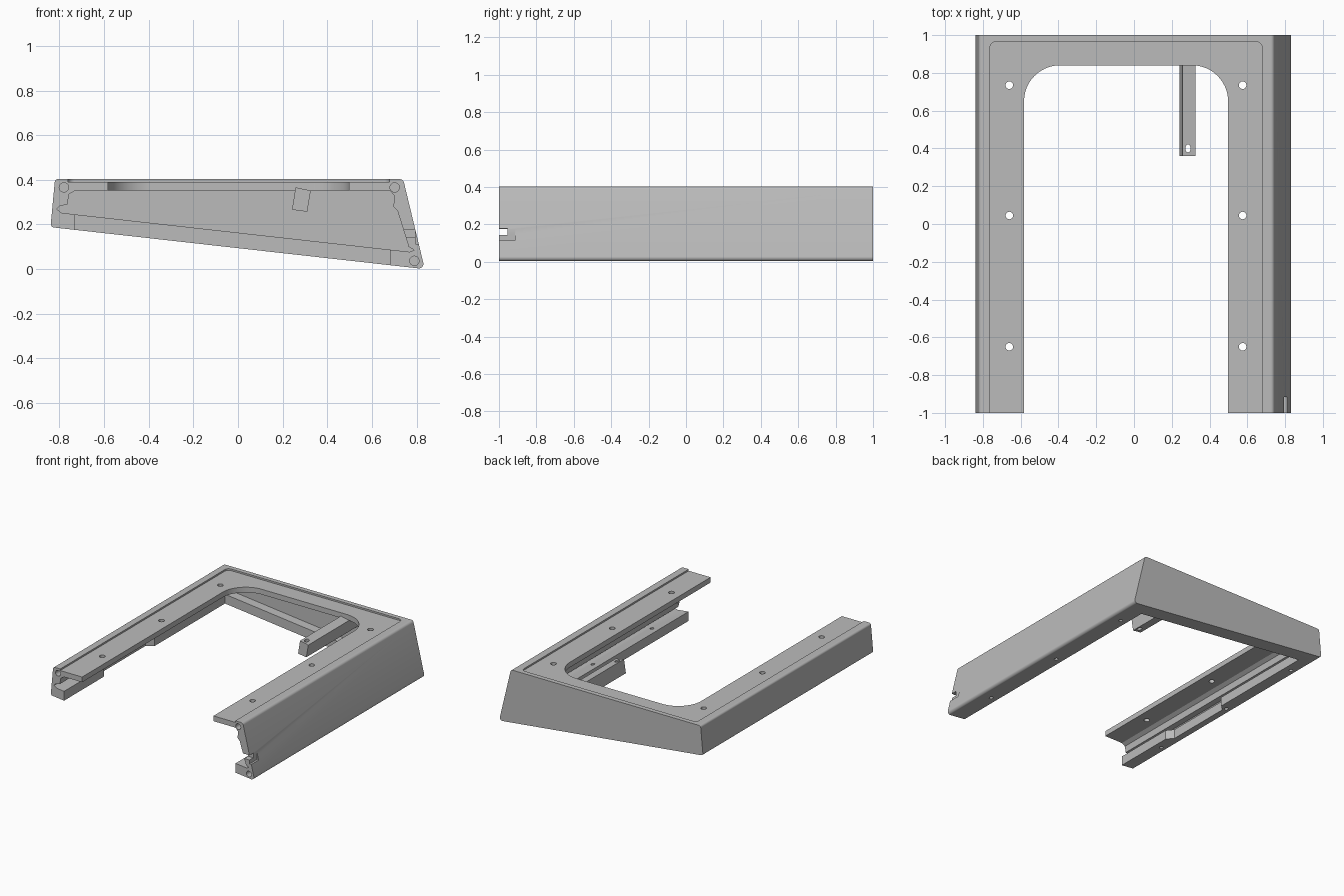
import bpy, bmesh, math
from mathutils import Vector

if "Cube" in bpy.data.objects:
    bpy.data.objects.remove(bpy.data.objects["Cube"])

grey = bpy.data.materials.new("plain grey")
grey.use_nodes = True
grey.diffuse_color = (0.5, 0.5, 0.5, 1)
grey.node_tree.nodes["Principled BSDF"].inputs["Base Color"].default_value = (0.5, 0.5, 0.5, 1)


def fillet(points, radii, steps=6):
    """Round polygon corners with the given radii."""
    out = []
    for i, p in enumerate(points):
        r = radii[i]
        p = Vector(p)
        a = (Vector(points[i - 1]) - p).normalized()
        b = (Vector(points[(i + 1) % len(points)]) - p).normalized()
        if r == 0:
            out.append(p)
            continue
        half = a.angle(b) / 2
        centre = p + (a + b).normalized() * (r / math.sin(half))
        start = p + a * (r / math.tan(half)) - centre
        end = p + b * (r / math.tan(half)) - centre
        for k in range(steps + 1):
            out.append(centre + start.lerp(end, k / steps).normalized() * r)
    return out


def prism(name, points, axis, low, high):
    """Extrude a 2D outline along y (outline is x, z) or z (outline is x, y)."""
    bm = bmesh.new()
    place = (lambda p, t: (p[0], t, p[1])) if axis == "y" else (lambda p, t: (p[0], p[1], t))
    face = bm.faces.new([bm.verts.new(place(p, low)) for p in points])
    ext = bmesh.ops.extrude_face_region(bm, geom=[face])
    move = Vector(place((0, 0), high - low))
    bmesh.ops.translate(bm, vec=move, verts=[v for v in ext["geom"] if isinstance(v, bmesh.types.BMVert)])
    bmesh.ops.recalc_face_normals(bm, faces=bm.faces)
    mesh = bpy.data.meshes.new(name)
    bm.to_mesh(mesh)
    bm.free()
    obj = bpy.data.objects.new(name, mesh)
    bpy.context.scene.collection.objects.link(obj)
    obj.data.materials.append(grey)
    return obj


def rect(x0, x1, y0, y1):
    return [(x0, y0), (x1, y0), (x1, y1), (x0, y1)]


def disc(x, y, r, stretch=1, n=20):
    return [(x + r * math.cos(math.tau * i / n), y + r * stretch * math.sin(math.tau * i / n)) for i in range(n)]


def carve(obj, cutters):
    for c in cutters:
        c.hide_render = True
        mod = obj.modifiers.new("cut", "BOOLEAN")
        mod.operation, mod.solver, mod.object = "DIFFERENCE", "EXACT", c
    bpy.context.view_layer.update()
    mesh = bpy.data.meshes.new_from_object(obj.evaluated_get(bpy.context.evaluated_depsgraph_get()))
    obj.modifiers.clear()
    obj.data = mesh
    for c in cutters:
        bpy.data.objects.remove(c)


# Wedge shaped outer body
outer = fillet([(-0.84, 0.188), (0.837, 0), (0.74, 0.403), (-0.82, 0.403)], [0.015, 0.02, 0.02, 0.015])
frame = prism("frame", outer, "y", -1, 1)

# Hollow between the side rails, in front of the back wall
hollow = [(-0.73, 0.245), (0.68, 0.087), (0.77, 0.077), (0.79, 0.085), (0.765, 0.1), (0.715, 0.26),
          (0.697, 0.28), (0.7, 0.33), (0.68, 0.352), (-0.73, 0.352), (-0.757, 0.335), (-0.765, 0.29),
          (-0.8, 0.282), (-0.812, 0.268), (-0.79, 0.252)]
cuts = [prism("hollow_cutter", hollow, "y", -1.1, 0.96)]

# Top opening, shallow recess and bottom opening
cuts.append(prism("opening_cutter", fillet(rect(-0.582, 0.498, -1.1, 0.84), [0, 0, 0.19, 0.19], 16), "z", 0.3, 0.5))
cuts.append(prism("recess_cutter", fillet(rect(-0.762, 0.678, -1.1, 0.965), [0, 0, 0.03, 0.03]), "z", 0.391, 0.5))
cuts.append(prism("bottom_cutter", rect(-0.73, 0.68, -1.1, 0.89), "z", -0.1, 0.3))

# Relief in the right lower flange, with slanted ends
relief = [(-0.7, -0.56), (-0.775, -0.49), (-0.775, 0.02), (-0.7, 0.09)]
cuts.append(prism("relief_cutter", relief, "z", 0.1, 0.275))

# Screw holes in the top plate and lower flanges
for y in (-0.65, 0.045, 0.735):
    for x in (-0.66, 0.575):
        cuts.append(prism("screw_cutter", disc(x, y, 0.02), "z", 0.3, 0.5))
    for x, top in ((-0.79, 0.26), (0.735, 0.12)):
        cuts.append(prism("flange_hole_cutter", disc(x, y, 0.014), "z", -0.1, top))

# Pin holes in the rail ends
for x, z in ((-0.78, 0.366), (0.702, 0.366), (0.79, 0.037)):
    cuts.append(prism("pin_cutter", disc(x, z, 0.021), "y", -1.1, -0.95))

# Hooked cable slot near the front of the left wall
cuts.append(prism("slot_cutter", rect(0.74, 0.9, 0.142, 0.177), "y", -1.1, -0.955))
cuts.append(prism("slot_hook_cutter", rect(0.795, 0.9, 0.113, 0.15), "y", -1.1, -0.915))
cuts.append(prism("slot_end_cutter", rect(0.795, 0.9, 0.113, 0.177), "y", -0.957, -0.915))
carve(frame, cuts)

# Tilted arm reaching forward from the back wall
arm = prism("support_arm", [(0.242, 0.266), (0.31, 0.257), (0.326, 0.352), (0.258, 0.366)], "y", 0.36, 0.97)
carve(arm, [prism("arm_hole_cutter", disc(0.286, 0.4, 0.014, 1.5), "z", 0.2, 0.5)])

# Smooth the rounded edges, keep the rest crisp
bpy.ops.object.select_all(action="DESELECT")
for obj in (frame, arm):
    obj.select_set(True)
bpy.context.view_layer.objects.active = frame
bpy.ops.object.shade_smooth_by_angle(angle=math.radians(30))
